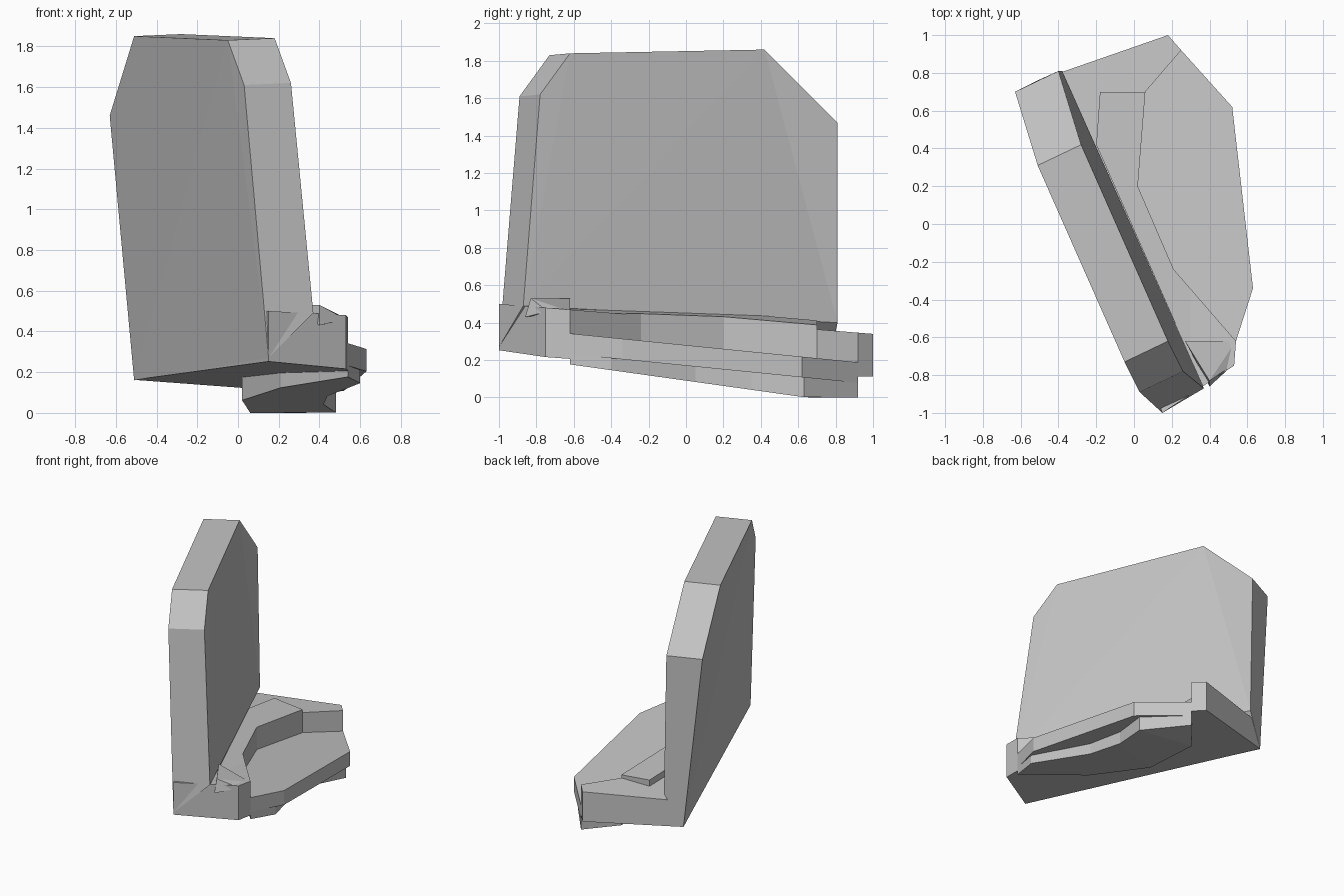
import bpy
import bmesh
from mathutils import Vector

cube = bpy.data.objects.get("Cube")
if cube:
    bpy.data.objects.remove(cube, do_unlink=True)

shade = (.55, .55, .55, 1)
grey = bpy.data.materials.new("plain grey")
grey.use_nodes = True
grey.diffuse_color = shade
grey.node_tree.nodes["Principled BSDF"].inputs["Base Color"].default_value = shade


def finish(name, bm):
    """Turn a bmesh into a flat-shaded grey object."""
    bmesh.ops.recalc_face_normals(bm, faces=bm.faces)
    mesh = bpy.data.meshes.new(name)
    bm.to_mesh(mesh)
    bm.free()
    mesh.materials.append(grey)
    bpy.context.collection.objects.link(bpy.data.objects.new(name, mesh))


def loft(name, first, second):
    """Solid between two matching outlines."""
    bm = bmesh.new()
    a = [bm.verts.new(point) for point in first]
    b = [bm.verts.new(point) for point in second]
    caps = [bm.faces.new(a), bm.faces.new(b[::-1])]
    for i in range(len(a)):
        bm.faces.new((a[i], a[i - 1], b[i - 1], b[i]))
    bmesh.ops.triangulate(bm, faces=caps)
    finish(name, bm)


def plane(base, x_slope, y_slope):
    """Height rule for a tilted surface that never dips below the ground."""
    return lambda x, y: max(0, base + x_slope * x + y_slope * y)


def layer(name, outline, top, bottom):
    """Slice of the foot between two tilted surfaces."""
    loft(name,
         [(x, y, top(x, y)) for x, y in outline],
         [(x, y, bottom(x, y)) for x, y in outline])


# Upright slab: clipped face pushed through its thickness
front_out = Vector((.15, -1, .27))
back_out = Vector((-.51, .76, .16))
front_in = Vector((.37, -.87, .49))
back_in = Vector((-.38, .81, .4))
thickness = Vector((.23, .11, .01))
crown = [Vector(point) for point in (
    (.03, -.89, 1.61), (-.05, -.73, 1.83), (-.51, .31, 1.85), (-.63, .7, 1.46))]
loft("upright_slab",
     [front_out, *crown, back_out],
     [front_in, *[point + thickness for point in crown], back_in])

# Outlines shared by the layers of the foot
cliff = [(.06, .7), (.02, .2), (.21, -.24), (.54, -.62)]
back_corner = (.25, .92)
underside = plane(.19, -.05, -.07)

# Main foot, ending in a bent cliff
layer("foot_body",
      [front_out.xy, back_out.xy, (.18, 1), back_corner, *cliff, (.53, -.75)],
      plane(.42, 0, -.08), underside)

# Low pad against the slab
layer("raised_pad",
      [(.26, -.62), (-.2, .42), (-.18, .7), *cliff],
      plane(.45, -.1, -.08), plane(.35, 0, -.08))

# Sloping ledge below the cliff
layer("side_ledge",
      [back_corner, *cliff, (.63, -.34), (.52, .62)],
      plane(.28, 0, -.1), plane(.17, 0, -.1))

# Lower lip, curving inward under the ledge
layer("lower_lip",
      [back_corner, *cliff, (.6, -.4), (.44, .05), (.42, .35), (.48, .63)],
      plane(.2, 0, -.08), plane(.09, 0, -.14))

# Small jagged rim at the front corner
rim = bmesh.new()
for point in ((.4, -.83, .53), (.27, -.62, .53), (.54, -.62, .46),
              (.53, -.74, .46), (.4, -.86, .43)):
    rim.verts.new(point)
bmesh.ops.convex_hull(rim, input=rim.verts)
finish("front_rim", rim)
